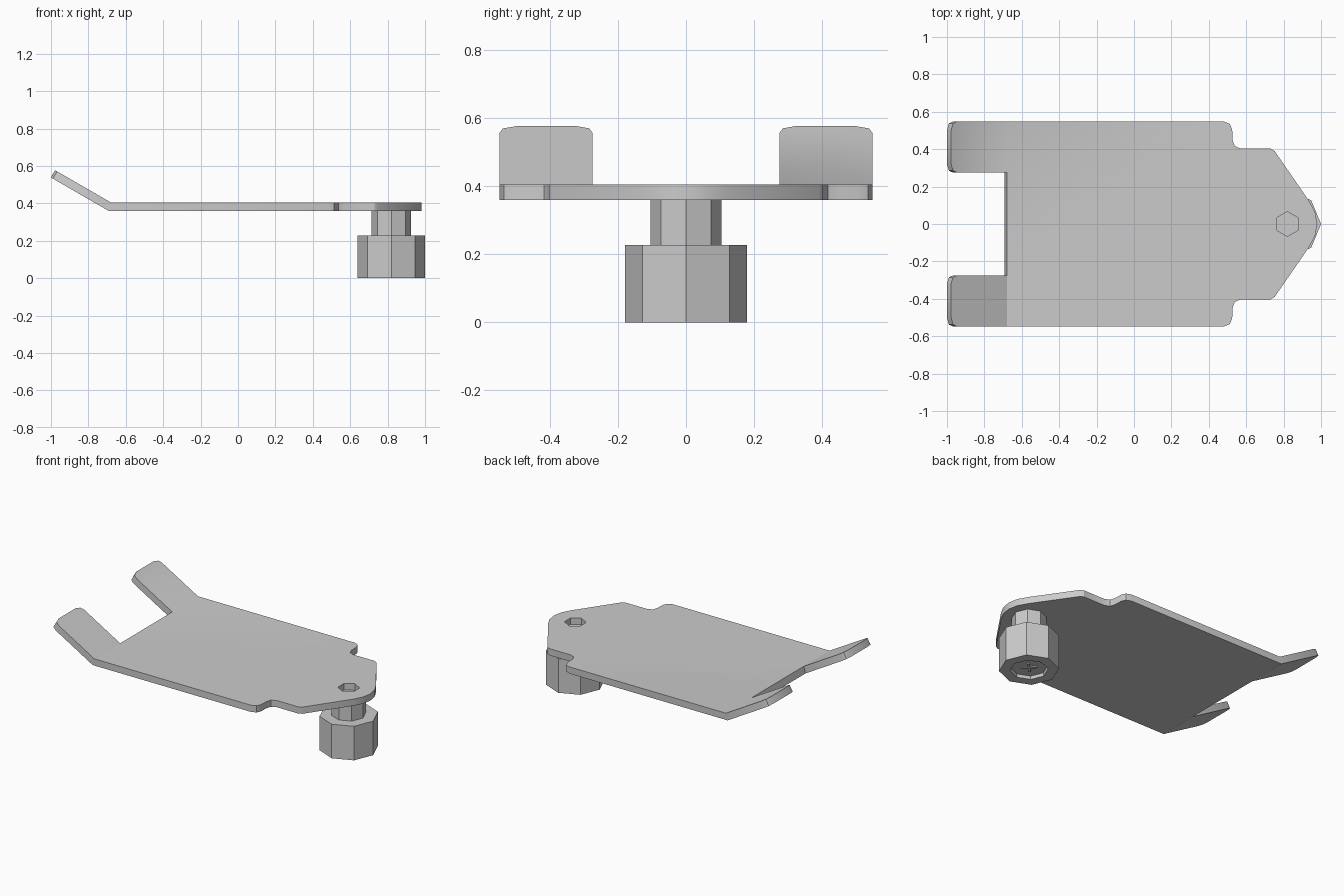
import bpy, bmesh
from math import cos, sin, pi, radians

if "Cube" in bpy.data.objects:
    bpy.data.objects.remove(bpy.data.objects["Cube"], do_unlink=True)

GREY = (0.6, 0.6, 0.6, 1)
metal = bpy.data.materials.new("grey_metal")
metal.use_nodes = True
metal.diffuse_color = GREY
metal.node_tree.nodes["Principled BSDF"].inputs["Base Color"].default_value = GREY

SCREW_X = 0.82
TOP, THICK = 0.405, 0.045
BEND_X, TIP_X = -0.68, -0.978
SLOPE = radians(30)


def finish(name, bm):
    bmesh.ops.recalc_face_normals(bm, faces=bm.faces)
    mesh = bpy.data.meshes.new(name)
    bm.to_mesh(mesh)
    bm.free()
    mesh.materials.append(metal)
    ob = bpy.data.objects.new(name, mesh)
    bpy.context.collection.objects.link(ob)
    return ob


def turned(name, rings, sides, start=0.0):
    """Faceted solid around the screw axis from (radius, height) rings."""
    bm = bmesh.new()
    loops = [[bm.verts.new((SCREW_X + r * cos(start + 2 * pi * i / sides),
                            r * sin(start + 2 * pi * i / sides), z))
              for i in range(sides)] for r, z in rings]
    for a, b in zip(loops, loops[1:]):
        for i in range(sides):
            j = (i + 1) % sides
            bm.faces.new((a[i], a[j], b[j], b[i]))
    bm.faces.new(loops[0])
    bm.faces.new(loops[-1])
    return finish(name, bm)


# Plate outline: one half of the body and one bent tab, mirrored across y
half_body = [(BEND_X, 0.275), (BEND_X, 0.548), (0.48, 0.548), (0.512, 0.535),
             (0.525, 0.505), (0.527, 0.45), (0.538, 0.418), (0.57, 0.403),
             (0.73, 0.403), (0.752, 0.39), (0.935, 0.125), (0.968, 0.065)]
tab_tip = [(-0.945, 0.548), (-0.967, 0.538), (TIP_X, 0.50),
           (TIP_X, 0.32), (-0.967, 0.285), (-0.945, 0.275)]

bm = bmesh.new()
lower = {}


def plate_vert(x, y):
    """Make a top vertex and its partner on the underside."""
    drop = max(0.0, BEND_X - x)
    z = TOP + drop * sin(SLOPE) / cos(SLOPE)
    angle = SLOPE if drop > 0 else (SLOPE / 2 if x == BEND_X else 0)
    reach = THICK / cos(SLOPE / 2) if x == BEND_X else THICK
    top = bm.verts.new((x, y, z))
    lower[top] = bm.verts.new((x - reach * sin(angle), y, z - reach * cos(angle)))
    return top


sides = {s: [plate_vert(x, s * y) for x, y in half_body] for s in (1, -1)}
nose = plate_vert(0.98, 0)
top_faces = [bm.faces.new(sides[1] + [nose] + sides[-1][::-1])]
for s in (1, -1):
    tip = [plate_vert(x, s * y) for x, y in tab_tip]
    top_faces.append(bm.faces.new([sides[s][0], sides[s][1]] + tip))
rim = [e for e in bm.edges if len(e.link_faces) == 1]
for f in top_faces:
    bm.faces.new([lower[v] for v in reversed(f.verts)])
for e in rim:
    a, b = e.verts
    bm.faces.new((a, b, lower[b], lower[a]))
plate = finish("bent_plate", bm)

# Hexagonal hole in the plate
cutter = turned("hole_cutter", [(0.066, 0.3), (0.066, 0.5)], 6, pi / 2)
cutter.hide_render = True
cut = plate.modifiers.new("hex_hole", "BOOLEAN")
cut.operation, cut.solver, cut.object = "DIFFERENCE", "EXACT", cutter
bpy.ops.object.select_all(action="DESELECT")
plate.select_set(True)
bpy.context.view_layer.objects.active = plate
bpy.ops.object.modifier_apply(modifier="hex_hole")
bpy.data.objects.remove(cutter, do_unlink=True)
bpy.ops.object.shade_smooth_by_angle(angle=radians(30))

# Neck under the plate, and the knob with a shallow recess underneath
turned("neck", [(0.105, 0.361), (0.105, 0.22)], 8)
turned("knob", [(0.18, 0.228), (0.18, 0), (0.115, 0), (0.11, 0.02)], 8)

# Crossed ridges of the screw head inside the recess
for label, angle in (("first", pi / 4), ("second", -pi / 4)):
    bm = bmesh.new()
    bmesh.ops.create_cube(bm, size=1)
    bmesh.ops.scale(bm, vec=(0.1, 0.014, 0.008), verts=bm.verts)
    bar = finish(label + "_cross_bar", bm)
    bar.location = (SCREW_X, 0, 0.017)
    bar.rotation_euler.z = angle
